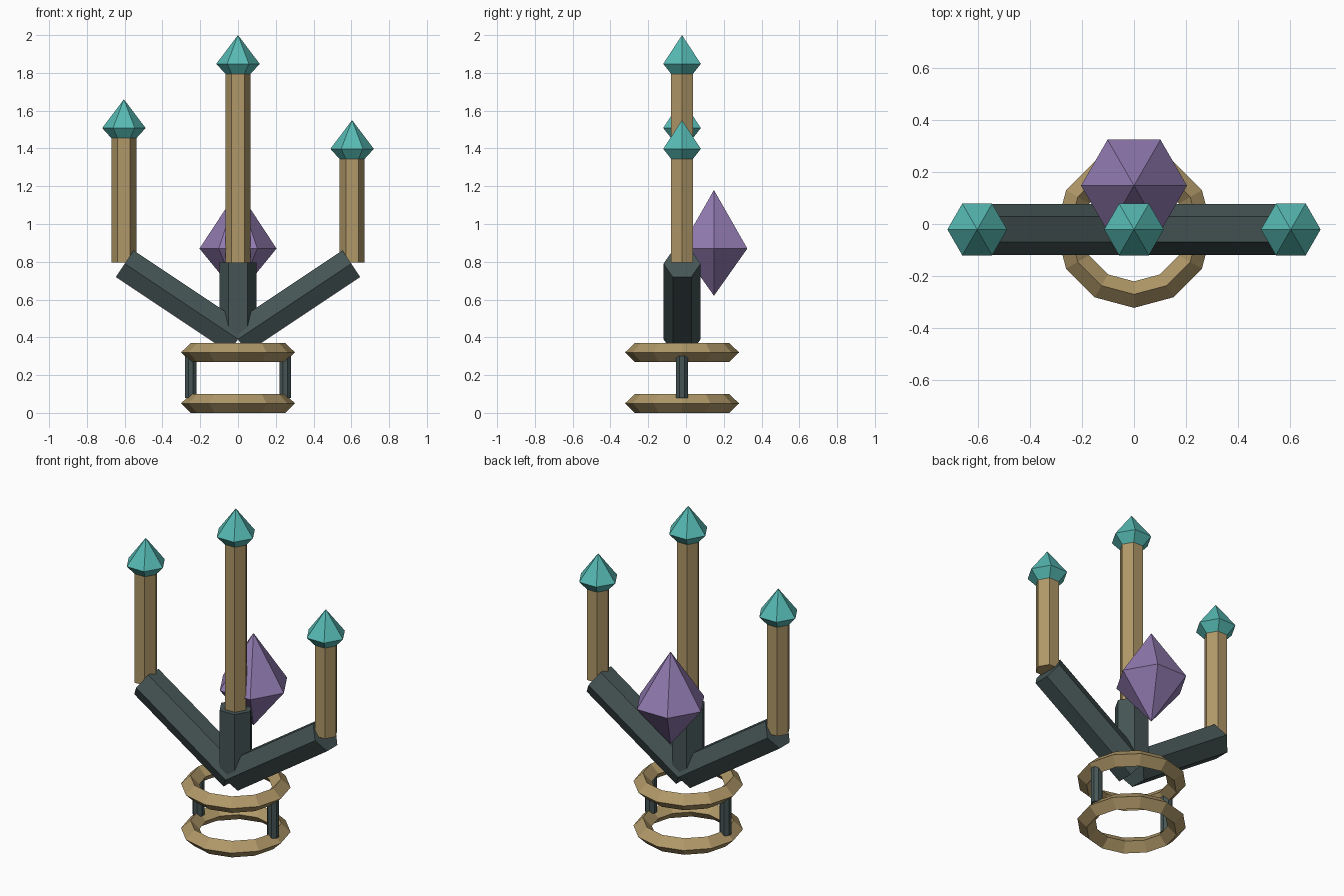
import bpy, math
from mathutils import Vector, Matrix

if "Cube" in bpy.data.objects:
    bpy.data.objects.remove(bpy.data.objects["Cube"], do_unlink=True)

Y0 = -0.021      # depth of the main axis
ARM_X = 0.604    # side prong offset
JOINT = 0.39     # height where the arms meet


def material(name, rgb):
    linear = [((c / 255 + 0.055) / 1.055) ** 2.4 for c in rgb] + [1.0]
    mat = bpy.data.materials.new(name)
    mat.use_nodes = True
    mat.diffuse_color = linear
    bsdf = next(n for n in mat.node_tree.nodes if n.type == 'BSDF_PRINCIPLED')
    bsdf.inputs["Base Color"].default_value = linear
    return mat


gold = material("dull gold", (176, 152, 104))
iron = material("dark iron", (70, 85, 85))
teal = material("teal crystal", (87, 186, 180))
purple = material("purple crystal", (146, 123, 177))


def lathe(name, profile, sides, mat, loc, phase=0.0, closed=False):
    """Spin (radius, height) points around z; radius 0 makes a tip."""
    verts, rows, faces = [], [], []
    for r, z in profile:
        n = sides if r > 0 else 1
        rows.append([len(verts) + i % n for i in range(sides)])
        for i in range(n):
            a = phase + math.tau * i / sides
            verts.append((r * math.cos(a), r * math.sin(a), z))
    pairs = list(zip(rows, rows[1:]))
    if closed:
        pairs.append((rows[-1], rows[0]))
    for low, high in pairs:
        for i in range(sides):
            j = (i + 1) % sides
            quad = [low[i], low[j], high[j], high[i]]
            faces.append(list(dict.fromkeys(quad)))
    if not closed:
        if profile[0][0] > 0:
            faces.append(rows[0][::-1])
        if profile[-1][0] > 0:
            faces.append(rows[-1])
    mesh = bpy.data.meshes.new(name)
    mesh.from_pydata(verts, [], faces)
    mesh.materials.append(mat)
    obj = bpy.data.objects.new(name, mesh)
    obj.location = loc
    bpy.context.collection.objects.link(obj)
    return obj


# Base rings with a diamond cross-section
for name, z in (("lower_ring", 0.05), ("upper_ring", 0.32)):
    lathe(name, [(0.25, -0.05), (0.302, 0), (0.25, 0.05), (0.2, 0)],
          12, gold, (0, Y0, z), closed=True)

# Struts between the rings
for side, s in (("left", 1), ("right", -1)):
    lathe(side + "_strut", [(0.034, 0.08), (0.034, 0.30)], 8, iron,
          (s * 0.25, Y0, 0), math.pi / 8)

# Hexagonal arms and centre post
lathe("centre_post", [(0.098, JOINT), (0.098, 0.795)], 6, iron, (0, Y0, 0))
for side, s in (("left", 1), ("right", -1)):
    direction = Vector((s * 0.6, 0, 0.4))
    arm = lathe(side + "_arm", [(0.098, 0), (0.098, direction.length)], 6, iron,
                (0, Y0, JOINT), math.pi / 2)
    arm.data.transform(Matrix.Rotation(s * math.atan2(0.6, 0.4), 4, 'Y'))

# Prongs with crystal tips
for side, x, top in (("left", ARM_X, 1.345), ("centre", 0, 1.795), ("right", -ARM_X, 1.455)):
    lathe(side + "_prong", [(0.067, 0.795), (0.067, top)], 6, gold, (x, Y0, 0))
    lathe(side + "_tip", [(0.067, 0), (0.115, 0.053), (0, 0.205)], 6, teal, (x, Y0, top))

# Large crystal behind the post
lathe("back_crystal", [(0, -0.25), (0.204, 0), (0, 0.31)], 6, purple, (0, 0.148, 0.87))
